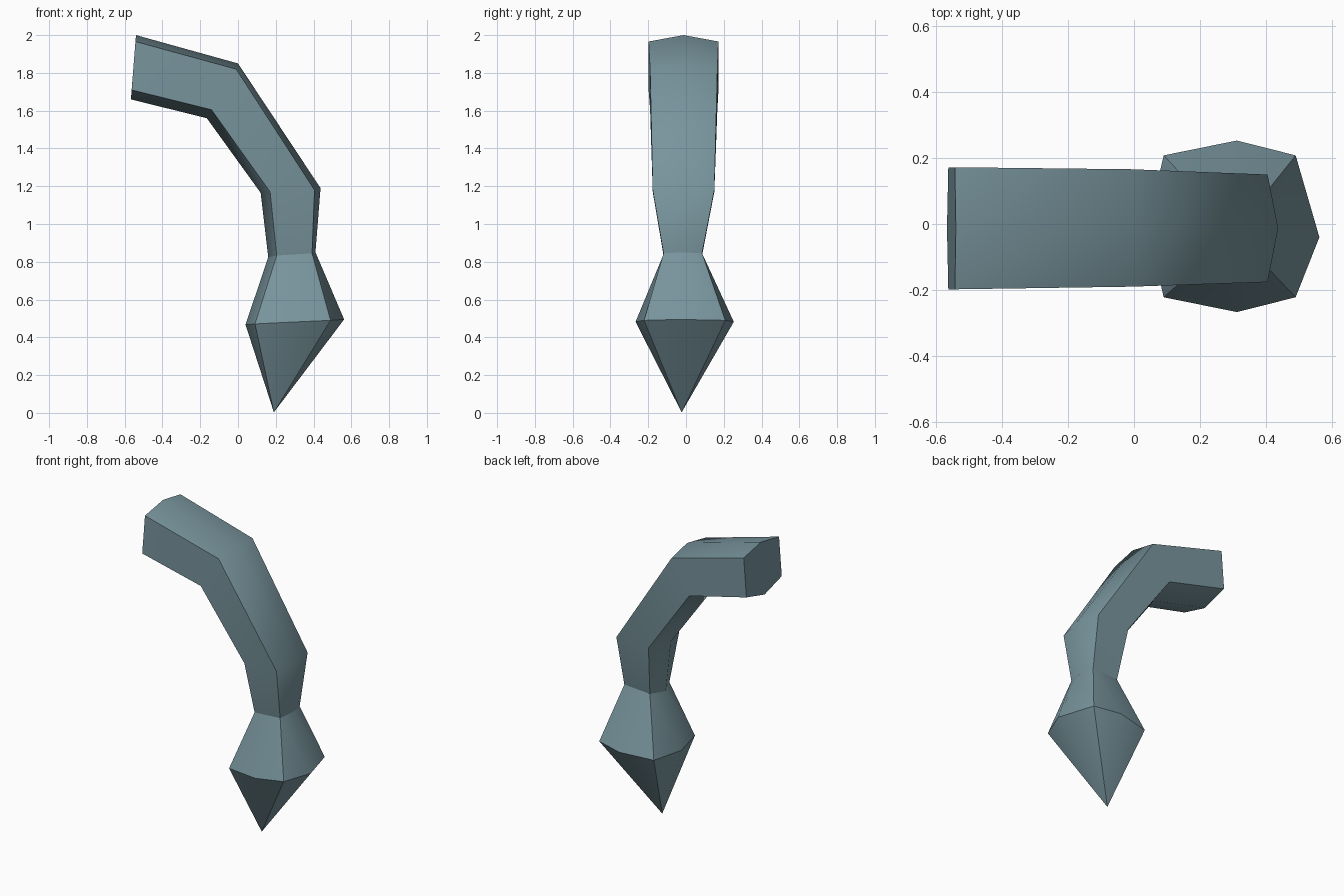
import bpy, bmesh, math

if "Cube" in bpy.data.objects:
    bpy.data.objects.remove(bpy.data.objects["Cube"])

mat = bpy.data.materials.new("grey teal")
mat.diffuse_color = (0.19, 0.30, 0.34, 1)
mat.use_nodes = True
mat.node_tree.nodes["Principled BSDF"].inputs["Base Color"].default_value = mat.diffuse_color


def section(cy, ridge_y, half, mid_half, outer, outer_side, mid, inner_side, inner):
    """Eight-point ring from (x, z) points, mirrored about y = cy."""
    pts = [(outer[0], ridge_y, outer[1])]
    sides = [(outer_side, half), (mid, mid_half), (inner_side, half)]
    pts += [(p[0], cy + h, p[1]) for p, h in sides]
    pts.append((inner[0], cy, inner[1]))
    pts += [(p[0], cy - h, p[1]) for p, h in reversed(sides)]
    return pts


def flat_section(cy, half, outer, outer_side, inner_side, inner):
    """Section whose side walls are flat."""
    mid = [(a + b) / 2 for a, b in zip(outer_side, inner_side)]
    return section(cy, cy, half, half, outer, outer_side, mid, inner_side, inner)


def loft(name, sections, cap=False, tip=None, sharp_rings=()):
    bm = bmesh.new()
    rings = [[bm.verts.new(p) for p in s] for s in sections]
    n = len(rings[0])
    for a, b in zip(rings, rings[1:]):
        for i in range(n):
            j = (i + 1) % n
            bm.faces.new((a[i], a[j], b[j], b[i]))
    if cap:
        bm.faces.new(rings[0])
    if tip:
        t = bm.verts.new(tip)
        for i in range(n):
            bm.faces.new((rings[-1][i], rings[-1][(i + 1) % n], t))
    bmesh.ops.recalc_face_normals(bm, faces=bm.faces[:])
    # An open loft may be oriented inwards: test the outer ridge face
    bm.normal_update()
    f = rings[0][0].link_faces[0]
    centre = sum((v.co for v in rings[0] + rings[1]), rings[0][0].co * 0) / (2 * n)
    if f.normal.dot(f.calc_center_median() - centre) < 0:
        bmesh.ops.reverse_faces(bm, faces=bm.faces[:])
    bm.normal_update()
    # Smooth across gentle angles, keep hard edges
    for f in bm.faces:
        f.smooth = True
    for e in bm.edges:
        if len(e.link_faces) == 2:
            e.smooth = e.calc_face_angle() < math.radians(45)
    for k in sharp_rings:
        for i in range(n):
            bm.edges.get((rings[k][i], rings[k][(i + 1) % n])).smooth = False
    me = bpy.data.meshes.new(name)
    bm.to_mesh(me)
    bm.free()
    me.materials.append(mat)
    ob = bpy.data.objects.new(name, me)
    bpy.context.collection.objects.link(ob)
    return ob


neck = flat_section(-0.017, 0.102, (0.41, 0.85), (0.392, 0.845), (0.205, 0.833), (0.16, 0.825))

# Bent arm, from the capped upper end down to the neck
loft("bent_arm", [
    flat_section(-0.013, 0.185, (-0.54, 2.0), (-0.543, 1.966), (-0.563, 1.71), (-0.567, 1.66)),
    flat_section(-0.012, 0.178, (0.0, 1.85), (-0.01, 1.82), (-0.14, 1.605), (-0.165, 1.56)),
    flat_section(-0.013, 0.163, (0.437, 1.19), (0.405, 1.18), (0.17, 1.17), (0.12, 1.165)),
    neck,
], cap=True)

# Flared, pointed foot
loft("pointed_foot", [
    neck,
    section(-0.007, -0.04, 0.215, 0.26, (0.562, 0.495), (0.49, 0.49),
            (0.312, 0.482), (0.09, 0.471), (0.04, 0.467)),
], tip=(0.19, -0.023, 0.003), sharp_rings=(1,))
